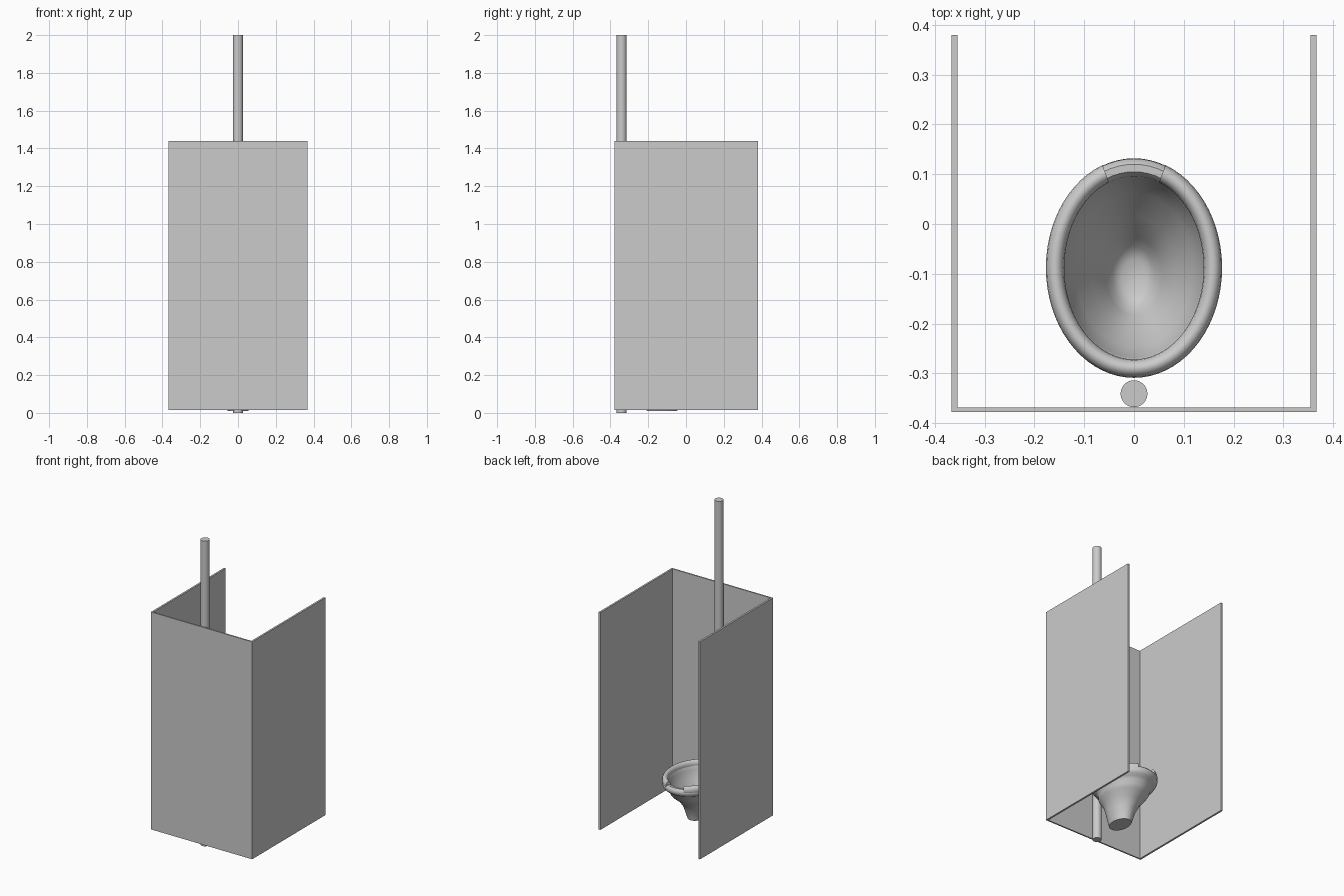
import bpy, bmesh, math

if "Cube" in bpy.data.objects:
    bpy.data.objects.remove(bpy.data.objects["Cube"], do_unlink=True)

grey = bpy.data.materials.new("plain grey")
grey.use_nodes = True
colour = (0.6, 0.6, 0.6, 1)
grey.diffuse_color = colour
grey.node_tree.nodes["Principled BSDF"].inputs["Base Color"].default_value = colour


def finish(bm, name, smooth=True):
    bmesh.ops.recalc_face_normals(bm, faces=bm.faces)
    mesh = bpy.data.meshes.new(name)
    bm.to_mesh(mesh)
    bm.free()
    mesh.materials.append(grey)
    ob = bpy.data.objects.new(name, mesh)
    bpy.context.collection.objects.link(ob)
    if smooth:
        bpy.ops.object.select_all(action="DESELECT")
        ob.select_set(True)
        bpy.context.view_layer.objects.active = ob
        bpy.ops.object.shade_smooth_by_angle(angle=math.radians(45))
    return ob


def panel(name, x, y, z):
    bm = bmesh.new()
    bmesh.ops.create_cube(bm, size=1)
    for v in bm.verts:
        for i, (lo, hi) in enumerate((x, y, z)):
            v.co[i] = hi if v.co[i] > 0 else lo
    finish(bm, name, False)


def skin(bm, rings, closed):
    for a, b in zip(rings, rings[1:]):
        n = len(a)
        for i in range(n if closed else n - 1):
            j = (i + 1) % n
            bm.faces.new((a[i], a[j], b[j], b[i]))


# Privacy screen
tall = (0.015, 1.44)
panel("front_panel", (-0.367, 0.367), (-0.378, -0.369), tall)
panel("left_panel", (0.355, 0.367), (-0.369, 0.38), tall)
panel("right_panel", (-0.367, -0.355), (-0.369, 0.38), tall)

# Vent pipe
bm = bmesh.new()
bmesh.ops.create_cone(bm, cap_ends=True, segments=32, radius1=0.027, radius2=0.027, depth=2)
bmesh.ops.translate(bm, vec=(0, -0.341, 1), verts=bm.verts)
finish(bm, "vent_pipe")

# Bowl: elliptical sections (height, centre y, half width, half depth), outside then inside
sections = [
    (0.01, -0.127, 0.055, 0.08), (0.025, -0.127, 0.062, 0.083),
    (0.09, -0.122, 0.08, 0.1), (0.14, -0.11, 0.102, 0.125),
    (0.17, -0.1, 0.125, 0.155), (0.19, -0.095, 0.136, 0.17),
    (0.215, -0.09, 0.14, 0.178), (0.23, -0.088, 0.15, 0.19),
    (0.24, -0.088, 0.166, 0.208), (0.257, -0.088, 0.176, 0.22),
    (0.275, -0.088, 0.175, 0.219), (0.286, -0.088, 0.165, 0.208),
    (0.286, -0.088, 0.15, 0.193), (0.275, -0.088, 0.141, 0.184),
    (0.25, -0.088, 0.138, 0.18), (0.2, -0.092, 0.118, 0.155),
    (0.14, -0.1, 0.085, 0.115), (0.09, -0.105, 0.056, 0.078),
    (0.06, -0.106, 0.043, 0.061), (0.045, -0.106, 0.025, 0.035),
]
bm = bmesh.new()
rings = []
for z, cy, rx, ry in sections:
    turn = [math.tau * i / 64 for i in range(64)]
    rings.append([bm.verts.new((rx * math.cos(t), cy + ry * math.sin(t), z)) for t in turn])
skin(bm, rings, True)
bm.faces.new(rings[0])
bm.faces.new(rings[-1])
finish(bm, "bowl")

# Raised rim roll, open at the back
bm = bmesh.new()
gap = math.radians(21)
steps = 60
rings = []
for i in range(steps + 1):
    t = math.pi / 2 + gap + (math.tau - 2 * gap) * i / steps
    ring = []
    for k in range(14):
        a = math.tau * k / 14
        off = 0.0185 * math.cos(a)
        ring.append(bm.verts.new(((0.1585 + off) * math.cos(t),
                                  -0.088 + (0.2025 + off) * math.sin(t),
                                  0.28 + 0.027 * math.sin(a))))
    rings.append(ring)
skin(bm, rings, True)
bm.faces.new(rings[0])
bm.faces.new(rings[-1])
finish(bm, "rim")
